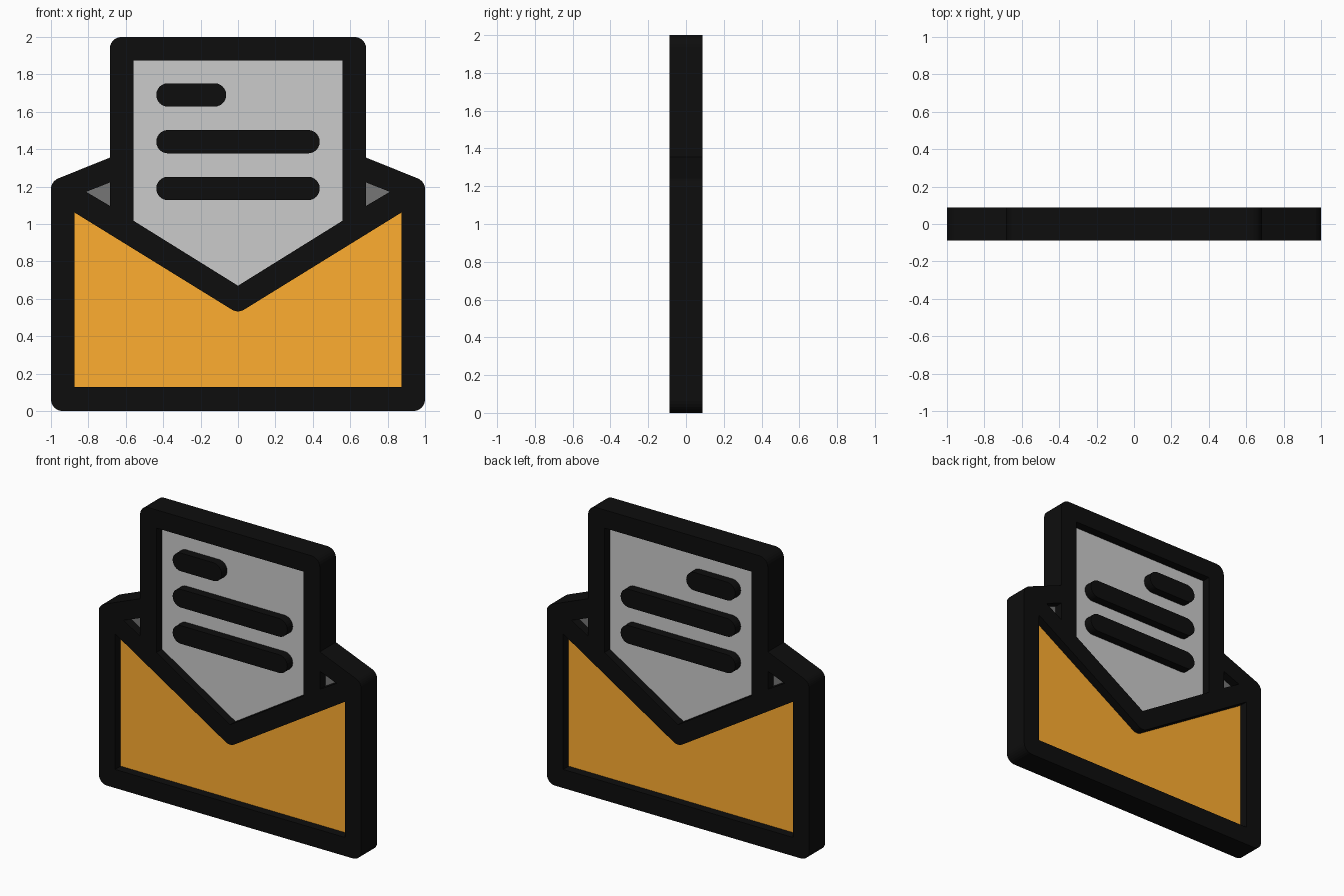
import bpy, bmesh, math
from mathutils import Vector, Matrix

if "Cube" in bpy.data.objects:
    bpy.data.objects.remove(bpy.data.objects["Cube"])

FULL, THIN = 0.0875, 0.0275   # half depths: outline and recessed panels
R = 0.062                     # corner radius


def material(name, rgb):
    m = bpy.data.materials.new(name)
    m.diffuse_color = (*rgb, 1)
    m.use_nodes = True
    m.node_tree.nodes["Principled BSDF"].inputs["Base Color"].default_value = m.diffuse_color
    return m


BLACK = material("black", (0.004, 0.004, 0.004))
ORANGE = material("orange", (1.0, 0.42, 0.03))
PAPER = material("paper_grey", (0.62, 0.62, 0.62))
SHADE = material("dark_grey", (0.18, 0.18, 0.18))


def rounded(points, steps=6):
    """Points are (x, z) or (x, z, radius); corners with a radius become arcs."""
    out = []
    n = len(points)
    for i, p in enumerate(points):
        c = Vector(p[:2])
        if len(p) == 2:
            out.append(c)
            continue
        a = (Vector(points[i - 1][:2]) - c).normalized()
        b = (Vector(points[(i + 1) % n][:2]) - c).normalized()
        half = a.angle(b) / 2
        centre = c + (a + b).normalized() * (p[2] / math.sin(half))
        tangent = p[2] / math.tan(half)
        start, end = c + a * tangent - centre, c + b * tangent - centre
        ang = math.atan2(start.x * end.y - start.y * end.x, start.dot(end))
        for k in range(steps + 1):
            out.append(centre + Matrix.Rotation(ang * k / steps, 2) @ start)
    return out


def mirrored(half):
    """Closes a left half profile with its copy on the right."""
    return half + [(-p[0], *p[1:]) for p in reversed(half) if p[0] != 0]


def plate(name, loops, depth, mat):
    """Fills the loops (later loops are holes) and extrudes them along y."""
    cu = bpy.data.curves.new(name, 'CURVE')
    cu.dimensions, cu.fill_mode, cu.extrude = '2D', 'BOTH', depth
    for loop in loops:
        s = cu.splines.new('POLY')
        s.points.add(len(loop) - 1)
        for pt, co in zip(s.points, loop):
            pt.co = (co[0], co[1], 0, 1)
        s.use_cyclic_u = True
    tmp = bpy.data.objects.new(name + "_curve", cu)
    bpy.context.collection.objects.link(tmp)
    dg = bpy.context.evaluated_depsgraph_get()
    me = bpy.data.meshes.new_from_object(tmp.evaluated_get(dg))
    bpy.data.objects.remove(tmp)
    bm = bmesh.new()
    bm.from_mesh(me)
    bmesh.ops.remove_doubles(bm, verts=bm.verts, dist=1e-5)
    bmesh.ops.rotate(bm, verts=bm.verts, matrix=Matrix.Rotation(math.pi / 2, 3, 'X'))
    bmesh.ops.recalc_face_normals(bm, faces=bm.faces)
    for f in bm.faces:
        f.smooth = False
    bm.to_mesh(me)
    bm.free()
    me.materials.clear()
    me.materials.append(mat)
    ob = bpy.data.objects.new(name, me)
    bpy.context.collection.objects.link(ob)
    return ob


# Profiles
outer = rounded(mirrored([(-1, 0, R), (-1, 1.228, R), (-0.685, 1.355), (-0.685, 2, R)]))
pocket = rounded(mirrored([(-0.875, 0.128), (-0.875, 1.062), (0, 0.522, R)]))
sheet = mirrored([(-0.56, 1.875), (-0.56, 1.018), (0, 0.67)])
flap_l = [(-0.685, 1.222), (-0.685, 1.097), (-0.812, 1.172)]
flap_r = [(-x, z) for x, z in flap_l]

# Black outline with openings, and the recessed panels filling them
plate("outline_frame", [outer, pocket, sheet, flap_l, flap_r], FULL, BLACK)
plate("envelope_front", [pocket], THIN, ORANGE)
plate("letter_sheet", [sheet], THIN, PAPER)
plate("flap_left", [flap_l], THIN, SHADE)
plate("flap_right", [flap_r], THIN, SHADE)

# Rounded writing lines, flush with the outline
for i, (x1, z) in enumerate([(-0.063, 1.69), (0.437, 1.44), (0.437, 1.19)]):
    x0, r = -0.437, 0.0625
    bar = [(x0, z - r, r * 0.999), (x1, z - r, r * 0.999),
           (x1, z + r, r * 0.999), (x0, z + r, r * 0.999)]
    plate(f"writing_line_{i + 1}", [rounded(bar)], FULL, BLACK)
